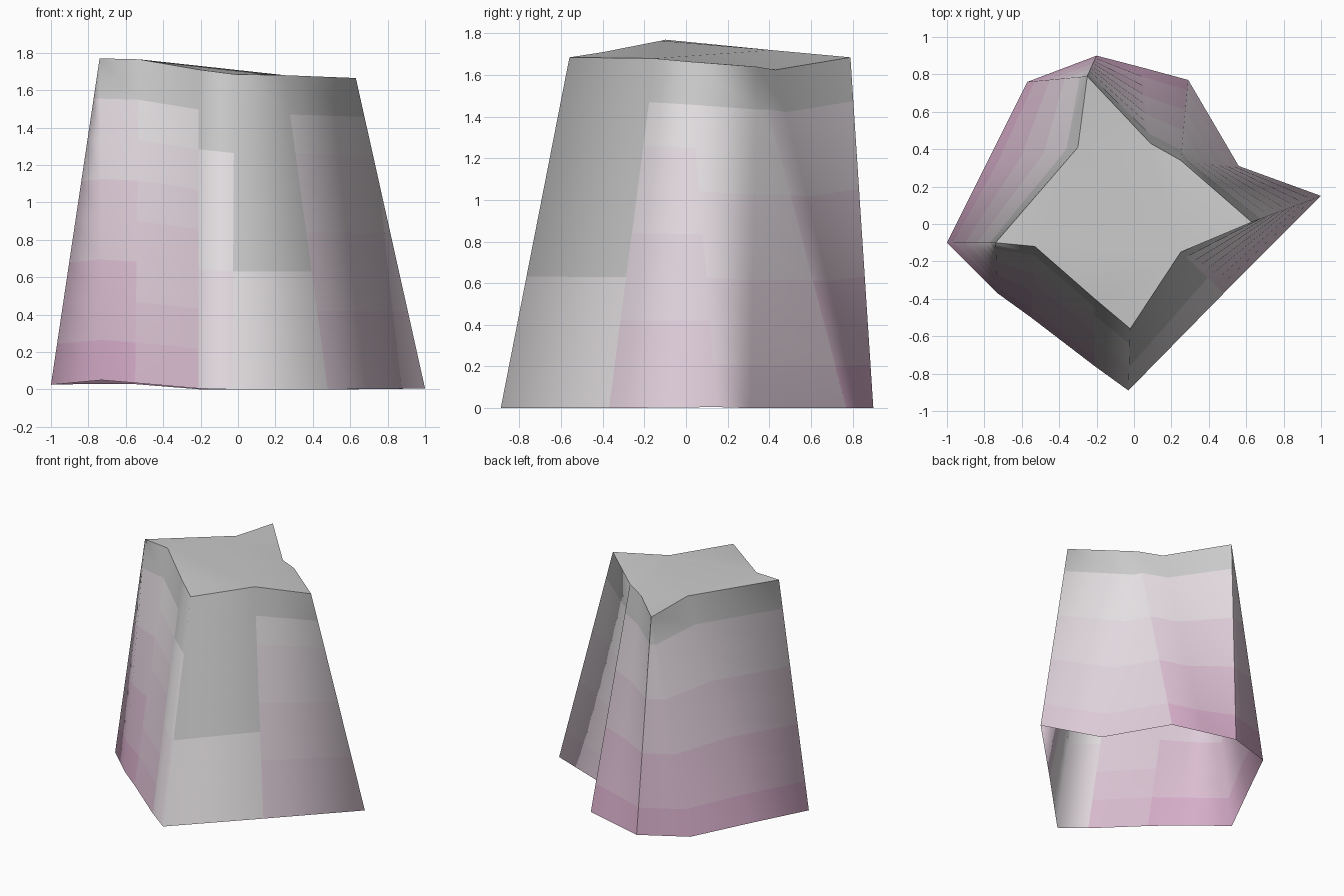
import bpy, bmesh
from mathutils import Vector

if "Cube" in bpy.data.objects:
    bpy.data.objects.remove(bpy.data.objects["Cube"])

# Wall corners, clockwise from the back: top point, foot point, tint strength at the foot
COLUMNS = [
    ((-.25, .79, 1.685), (-.20, .90, 0), 1),
    ((.09, .43, 1.625), (.05, .835, 0), 1),
    ((.25, .34, 1.64), (.29, .77, 0), 1),
    ((.25, .34, 1.64), (.56, .31, 0), 0),
    ((.63, .01, 1.665), (1, .15, .005), 1),
    ((.25, -.15, 1.68), (.48, -.37, 0), .2),
    ((-.02, -.56, 1.685), (-.03, -.89, 0), 0),
    ((-.21, -.40, 1.71), (-.21, -.76, .005), .6),
    ((-.53, -.12, 1.765), (-.55, -.50, .035), 1),
    ((-.74, -.10, 1.77), (-.73, -.37, .05), 1),
    ((-.74, -.10, 1.77), (-1, -.10, .025), 1),
    ((-.30, .41, 1.72), (-.785, .33, .03), 1),
    ((-.25, .79, 1.685), (-.57, .76, .03), 1),
]
ROWS = 8
TINTS = 8
GREY, PINK = Vector((.8, .8, .8)), Vector((.68, .42, .59))


def finish(bm, name):
    bmesh.ops.remove_doubles(bm, verts=bm.verts[:], dist=.0005)
    bmesh.ops.recalc_face_normals(bm, faces=bm.faces[:])
    for f in bm.faces:
        f.smooth = True
    me = bpy.data.meshes.new(name)
    bm.to_mesh(me)
    bm.free()
    ob = bpy.data.objects.new(name, me)
    bpy.context.collection.objects.link(ob)
    return ob


# Tapered wall, open underneath, fading from pink at the foot to grey
bm = bmesh.new()
rings = []
for r in range(ROWS + 1):
    t = r / ROWS
    rings.append([bm.verts.new(Vector(foot).lerp(Vector(top), t)) for top, foot, p in COLUMNS])
n = len(COLUMNS)
for r in range(ROWS):
    fade = 1 - (r + .5) / ROWS
    for i in range(n):
        j = (i + 1) % n
        f = bm.faces.new((rings[r][i], rings[r][j], rings[r + 1][j], rings[r + 1][i]))
        f.material_index = round((COLUMNS[i][2] + COLUMNS[j][2]) / 2 * fade * TINTS)
# Sharp seam at the back corner
for r in range(ROWS):
    bm.edges.get((rings[r][0], rings[r + 1][0])).smooth = False
wall = finish(bm, "tapered_wall")
for k in range(TINTS + 1):
    mat = bpy.data.materials.new(f"wall_tint_{k}")
    mat.diffuse_color = (*GREY.lerp(PINK, k / TINTS), 1)
    mat.use_nodes = True
    mat.node_tree.nodes["Principled BSDF"].inputs["Base Color"].default_value = mat.diffuse_color
    wall.data.materials.append(mat)

# Sloping star-shaped top
bm = bmesh.new()
outline = list(dict.fromkeys(top for top, foot, p in COLUMNS))
face = bm.faces.new([bm.verts.new(p) for p in outline])
bmesh.ops.triangulate(bm, faces=[face])
for f in bm.faces:
    if f.normal.z < 0:
        f.normal_flip()
cap = finish(bm, "sloping_top")
if cap.data.polygons[0].normal.z < 0:
    cap.data.flip_normals()
